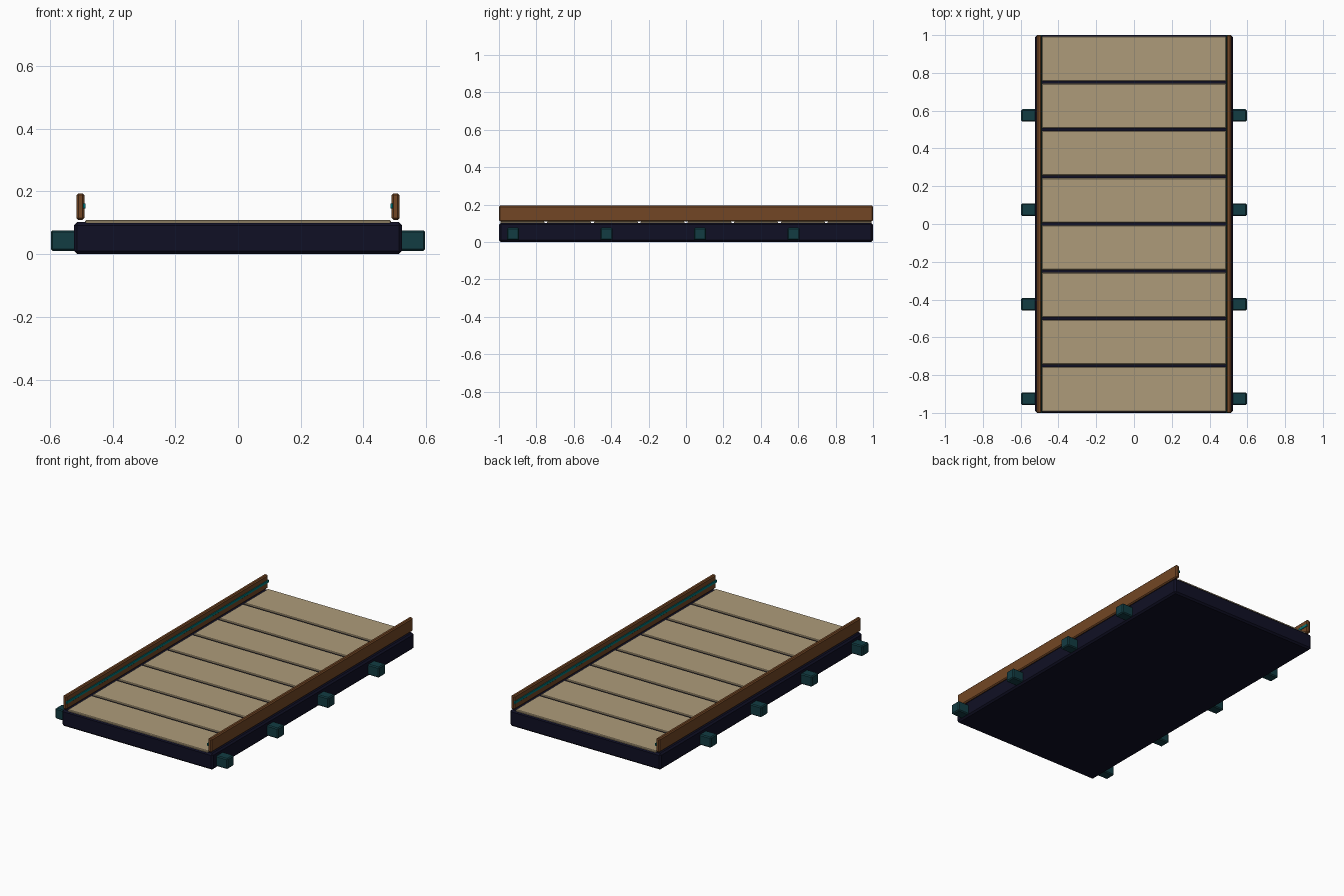
import bpy
import bmesh
from mathutils import Vector

cube = bpy.data.objects.get("Cube")
if cube:
    bpy.data.objects.remove(cube, do_unlink=True)


def material(name, rgb):
    mat = bpy.data.materials.new(name)
    mat.use_nodes = True
    color = (*rgb, 1)
    mat.diffuse_color = color
    mat.node_tree.nodes["Principled BSDF"].inputs["Base Color"].default_value = color
    return mat


navy = material("dark navy", (0.005, 0.005, 0.018))
tan = material("tan planks", (0.42, 0.33, 0.195))
brown = material("brown wood", (0.17, 0.062, 0.018))
dark_teal = material("dark teal", (0.006, 0.045, 0.055))
cyan = material("teal strip", (0.0, 0.19, 0.2))


def box(name, low, high, mat, bevel):
    """Bevelled box between two corners."""
    low, high = Vector(low), Vector(high)
    size, centre = high - low, (low + high) / 2
    mesh = bpy.data.meshes.new(name)
    bm = bmesh.new()
    bmesh.ops.create_cube(bm, size=1)
    bmesh.ops.scale(bm, vec=size, verts=bm.verts)
    bmesh.ops.bevel(bm, geom=bm.edges[:], offset=bevel, segments=1, affect='EDGES')
    bm.to_mesh(mesh)
    bm.free()
    mesh.materials.append(mat)
    obj = bpy.data.objects.new(name, mesh)
    obj.location = centre
    bpy.context.scene.collection.objects.link(obj)
    return obj


# Deck base
box("base", (-0.523, -1, 0), (0.523, 1, 0.102), navy, 0.01)

# Cross planks with narrow gaps
pitch, gap = 0.25, 0.014
for i in range(8):
    y = -1 + i * pitch
    box(f"plank_{i + 1}", (-0.488, y + gap / 2, 0.085),
        (0.488, y + pitch - gap / 2, 0.109), tan, 0.004)

# Side rails, inner strips and side blocks
for side, s in (("left", 1), ("right", -1)):
    def side_box(name, inner, outer, y, z, mat, bevel):
        xs = sorted((s * inner, s * outer))
        box(f"{side}_{name}", (xs[0], y[0], z[0]), (xs[1], y[1], z[1]), mat, bevel)

    side_box("rail", 0.49, 0.515, (-1, 1), (0.109, 0.194), brown, 0.006)
    side_box("strip", 0.486, 0.494, (-1, 1), (0.146, 0.162), cyan, 0.001)
    for i in range(4):
        y = -0.925 + i * 0.5
        side_box(f"block_{i + 1}", 0.48, 0.597, (y - 0.033, y + 0.033),
                 (0.01, 0.076), dark_teal, 0.006)
